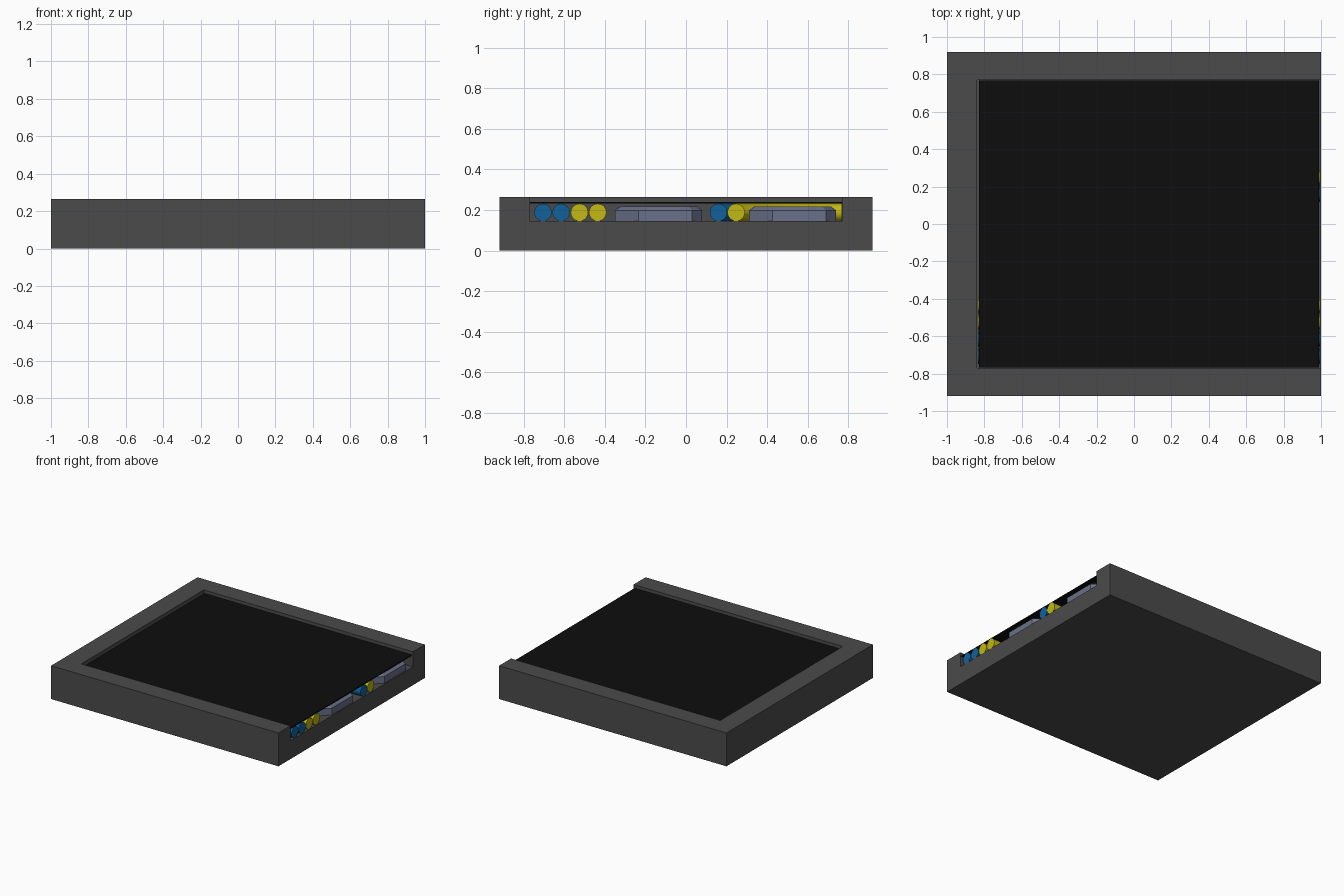
import bpy, bmesh
from mathutils import Vector

if "Cube" in bpy.data.objects:
    bpy.data.objects.remove(bpy.data.objects["Cube"])


def material(name, rgb):
    m = bpy.data.materials.new(name)
    m.diffuse_color = (*rgb, 1)
    m.use_nodes = True
    m.node_tree.nodes["Principled BSDF"].inputs["Base Color"].default_value = m.diffuse_color
    return m


BODY = material("dark_grey", (0.07, 0.07, 0.07))
BLACK = material("black", (0.004, 0.004, 0.004))
BLUE = material("blue", (0.006, 0.12, 0.33))
YELLOW = material("yellow", (0.54, 0.48, 0.007))
SLATE = material("slate", (0.144, 0.162, 0.25))


def finish(name, bm, mat):
    bmesh.ops.recalc_face_normals(bm, faces=bm.faces)
    me = bpy.data.meshes.new(name)
    bm.to_mesh(me)
    bm.free()
    ob = bpy.data.objects.new(name, me)
    bpy.context.collection.objects.link(ob)
    me.materials.append(mat)
    return ob


def prism(name, outline, z0, z1, mat, inset=0.0, bevel_z=0.0):
    """Extrude an xy outline; optionally taper the top edge inwards."""
    bm = bmesh.new()
    mid = sum((Vector(p) for p in outline), Vector((0, 0))) / len(outline)
    levels = [(z0, 0), (z1, 0)]
    if inset:
        levels = [(z0, 0), (z1 - bevel_z, 0), (z1, inset)]
    rings = []
    for z, d in levels:
        ring = []
        for p in outline:
            v = Vector(p) - mid
            q = mid + v * (1 - d / v.length)
            ring.append(bm.verts.new((q.x, q.y, z)))
        rings.append(ring)
    bm.faces.new(rings[0])
    bm.faces.new(rings[-1])
    n = len(outline)
    for a, b in zip(rings, rings[1:]):
        for i in range(n):
            bm.faces.new((a[i], a[(i + 1) % n], b[(i + 1) % n], b[i]))
    return finish(name, bm, mat)


def rect(x0, x1, y0, y1):
    return [(x0, y0), (x1, y0), (x1, y1), (x0, y1)]


def pipe(name, points, mat, r=0.043, sides=32):
    """Round tube with flat ends and mitred corners along an xy path."""
    bm = bmesh.new()
    import math
    pts = [Vector(p) for p in points]
    rings = []
    for i, p in enumerate(pts):
        din = (p - pts[i - 1]).normalized() if i else (pts[1] - p).normalized()
        dout = (pts[i + 1] - p).normalized() if i < len(pts) - 1 else din
        na, nb = Vector((-din.y, din.x)), Vector((-dout.y, dout.x))
        side = (na + nb) / (1 + na.dot(nb))
        ring = []
        for k in range(sides):
            t = 2 * math.pi * k / sides
            q = p + side * (r * math.cos(t))
            ring.append(bm.verts.new((q.x, q.y, 0.188 + r * math.sin(t))))
        rings.append(ring)
    bm.faces.new(rings[0])
    bm.faces.new(rings[-1])
    for a, b in zip(rings, rings[1:]):
        for k in range(sides):
            j = (k + 1) % sides
            f = bm.faces.new((a[k], a[j], b[j], b[k]))
            f.smooth = True
    return finish(name, bm, mat)


# Tray: solid block with a pocket open at the top and on the right side
tray = prism("tray", rect(-1, 1, -0.92, 0.92), 0, 0.265, BODY)
pocket = prism("pocket_cutter", rect(-0.84, 1.2, -0.77, 0.77), 0.145, 0.5, BODY)
pocket.hide_render = True
cut = tray.modifiers.new("pocket", 'BOOLEAN')
cut.object = pocket
cut.operation = 'DIFFERENCE'
cut.solver = 'EXACT'
bpy.context.view_layer.objects.active = tray
bpy.ops.object.modifier_apply(modifier="pocket")
bpy.data.objects.remove(pocket)

# Thin black cover plate
prism("cover_plate", rect(-0.83, 0.99, -0.768, 0.768), 0.231, 0.24, BLACK)

# Four straight pipes
for i, (y, mat) in enumerate([(-0.705, BLUE), (-0.615, BLUE),
                              (-0.525, YELLOW), (-0.435, YELLOW)]):
    pipe(f"straight_pipe_{i + 1}", [(0.995, y), (-0.835, y)], mat)

# Two nested pipes that turn towards the back wall
pipe("outer_bent_pipe", [(0.995, 0.16), (0.36, 0.16), (0.36, 0.768)], BLUE)
pipe("inner_bent_pipe", [(0.995, 0.247), (0.45, 0.247), (0.45, 0.768)], YELLOW)

# Two chamfered blocks at the open edge
for i, y in enumerate([-0.35, 0.31]):
    outline = [(0.99, y + 0.115), (0.99, y + 0.38), (0.93, y + 0.43),
               (0.67, y + 0.43), (0.56, y + 0.315), (0.56, y + 0.05),
               (0.62, y), (0.88, y)]
    prism(f"block_{i + 1}", outline, 0.145, 0.216, SLATE, 0.03, 0.018)
